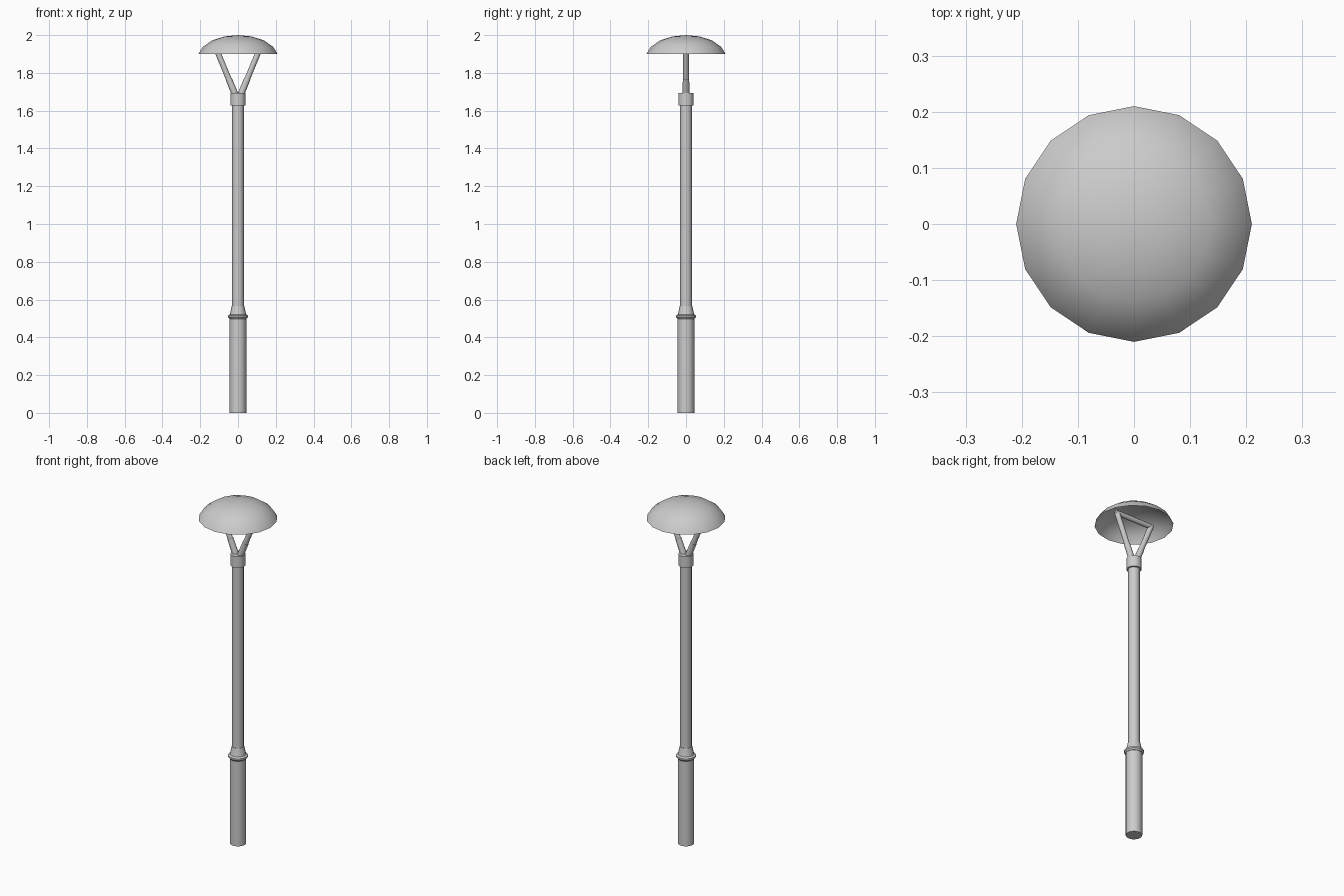
import bpy, bmesh, math
from mathutils import Vector

if "Cube" in bpy.data.objects:
    bpy.data.objects.remove(bpy.data.objects["Cube"])


def finish(bm, name, angle):
    bmesh.ops.recalc_face_normals(bm, faces=bm.faces)
    mesh = bpy.data.meshes.new(name)
    bm.to_mesh(mesh)
    bm.free()
    ob = bpy.data.objects.new(name, mesh)
    bpy.context.collection.objects.link(ob)
    bpy.ops.object.select_all(action='DESELECT')
    ob.select_set(True)
    bpy.context.view_layer.objects.active = ob
    bpy.ops.object.shade_smooth_by_angle(angle=math.radians(angle))
    return ob


def lathe(name, profile, sides=16, angle=35):
    bm = bmesh.new()
    verts = [bm.verts.new((r, 0, z)) for r, z in profile]
    edges = [bm.edges.new(p) for p in zip(verts, verts[1:])]
    bmesh.ops.spin(bm, geom=verts + edges, cent=(0, 0, 0), axis=(0, 0, 1),
                   angle=math.tau, steps=sides, use_merge=True)
    bmesh.ops.remove_doubles(bm, verts=bm.verts, dist=1e-5)
    return finish(bm, name, angle)


def rod(name, a, b, r1, r2, sides=12):
    a, b = Vector(a), Vector(b)
    bm = bmesh.new()
    bmesh.ops.create_cone(bm, cap_ends=True, segments=sides, radius1=r1,
                          radius2=r2, depth=(b - a).length)
    rot = (b - a).to_track_quat('Z', 'Y').to_matrix().to_4x4()
    bm.transform(rot)
    bmesh.ops.translate(bm, verts=bm.verts, vec=(a + b) / 2)
    return finish(bm, name, 40)


# Base sleeve with flared trim ring
lathe("base", [(0, 0), (0.044, 0), (0.044, 0.502), (0, 0.502)])
lathe("trim_ring", [(0, 0.498), (0.046, 0.498), (0.053, 0.507), (0.053, 0.516),
                    (0.043, 0.522), (0.033, 0.567), (0, 0.567)])

# Pole and top collar
lathe("pole", [(0.031, 0.56), (0.031, 1.635)])
lathe("collar", [(0, 1.627), (0.040, 1.627), (0.040, 1.693), (0, 1.693)])

# V-shaped arms with lower sockets
for side, label in ((-1, "left"), (1, "right")):
    low, mid, top = [(side * x, 0, z) for x, z in
                     ((0.013, 1.68), (0.050, 1.77), (0.117, 1.932))]
    rod("arm_socket_" + label, low, mid, 0.018, 0.017)
    rod("arm_" + label, mid, top, 0.015, 0.015)

# Crossbar carrying the shade
rod("crossbar", (-0.124, 0, 1.932), (0.124, 0, 1.932), 0.014, 0.014)

# Open dome shade
lathe("shade", [(0.21, 1.90), (0.186, 1.938), (0.137, 1.972),
                (0.072, 1.993), (0, 2.0)], angle=60)
